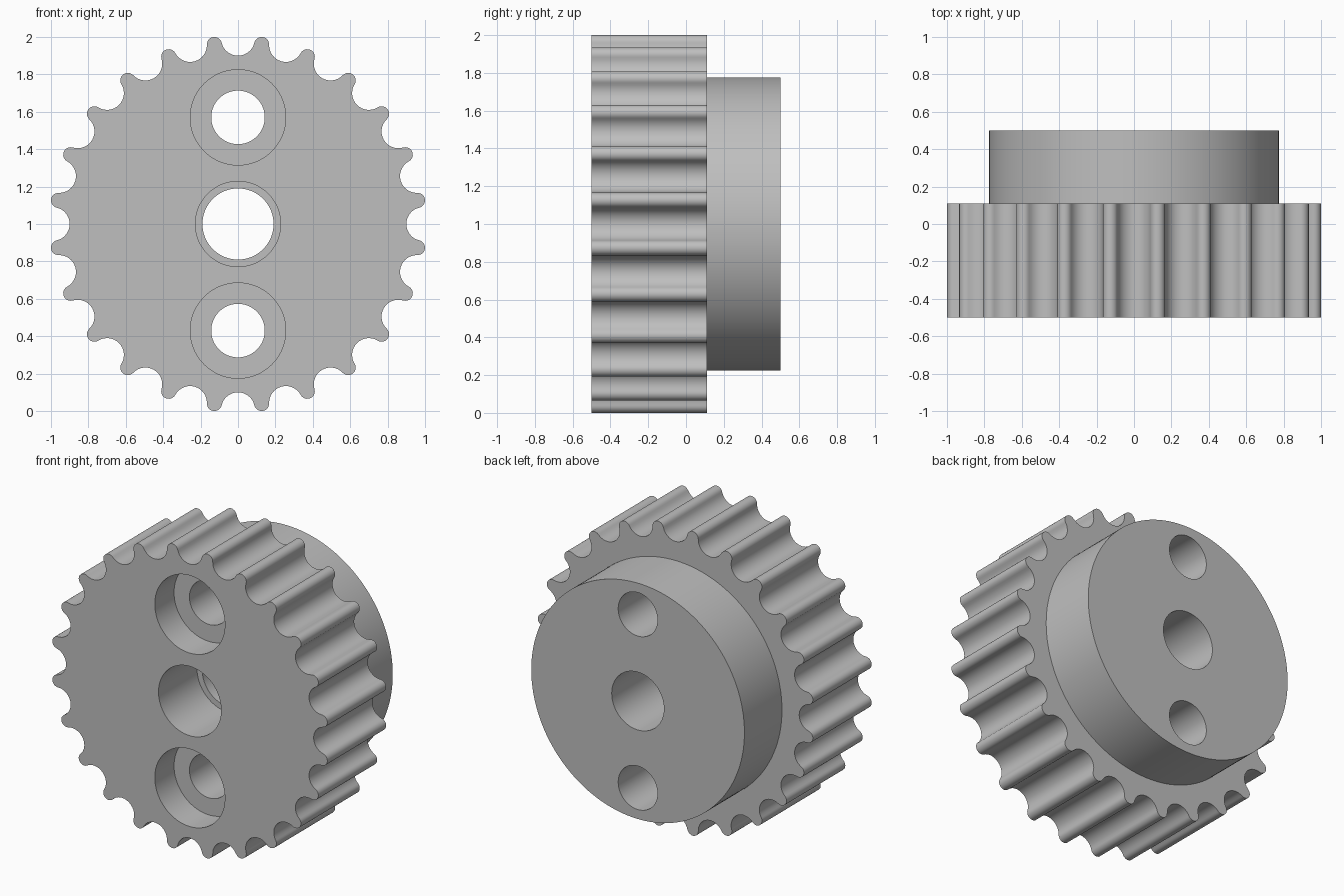
import bpy, bmesh, math

cube = bpy.data.objects.get("Cube")
if cube:
    bpy.data.objects.remove(cube, do_unlink=True)

TEETH = 24
PITCH = 2 * math.pi / TEETH
ROOT, TIP_R = 0.90, 0.04            # groove floor radius, tooth rounding radius
FRONT, FLANGE, BACK = -0.5, 0.11, 0.5

grey = bpy.data.materials.new("plain_grey")
grey.use_nodes = True
grey.diffuse_color = (0.52, 0.52, 0.52, 1)
grey.node_tree.nodes["Principled BSDF"].inputs["Base Color"].default_value = (0.52, 0.52, 0.52, 1)


def polar(angle, radius=1.0):
    return complex(radius * math.cos(angle), radius * math.sin(angle))


def arc(centre, radius, start, end, steps):
    return [centre + polar(start + (end - start) * i / steps, radius)
            for i in range(steps + 1)]


def prism(name, outline, y0, y1):
    """Extrude a closed x-z outline from y0 to y1."""
    bm = bmesh.new()
    face = bm.faces.new([bm.verts.new((p.real, y0, p.imag)) for p in outline])
    new = bmesh.ops.extrude_face_region(bm, geom=[face])["geom"]
    bmesh.ops.translate(bm, vec=(0, y1 - y0, 0),
                        verts=[v for v in new if isinstance(v, bmesh.types.BMVert)])
    bmesh.ops.recalc_face_normals(bm, faces=bm.faces)
    mesh = bpy.data.meshes.new(name)
    bm.to_mesh(mesh)
    bm.free()
    mesh.materials.append(grey)
    obj = bpy.data.objects.new(name, mesh)
    bpy.context.collection.objects.link(obj)
    return obj


def cylinder(name, radius, z, y0, y1, sides=96):
    return prism(name, arc(complex(0, z), radius, 0, 2 * math.pi, sides)[:-1], y0, y1)


def combine(body, tool, operation):
    mod = body.modifiers.new(operation.lower(), "BOOLEAN")
    mod.operation, mod.object, mod.solver = operation, tool, "EXACT"
    bpy.context.view_layer.objects.active = body
    bpy.ops.object.modifier_apply(modifier=mod.name)
    bpy.data.objects.remove(tool, do_unlink=True)


# Tooth outline: round grooves running tangentially into rounded tips
tip = polar(PITCH / 2, (1 - TIP_R) / math.cos(PITCH / 2))
rise = tip.real - ROOT
groove_r = (tip.imag ** 2 + rise ** 2 - TIP_R ** 2) / (2 * (rise + TIP_R))
groove = complex(ROOT + groove_r, 0)
phi = math.atan2(tip.imag, tip.real - groove.real)
tooth = arc(groove, groove_r, 2 * math.pi - phi, phi, 16)
tooth += arc(tip, TIP_R, phi - math.pi, PITCH - phi + math.pi, 12)[1:-1]
outline = [p * polar(k * PITCH + math.pi / 2) + 1j for k in range(TEETH) for p in tooth]

# Toothed wheel with the plain hub behind it
pulley = prism("toothed_pulley", outline, FRONT, FLANGE)
combine(pulley, cylinder("hub", 0.775, 1, -0.1, BACK, 128), "UNION")

# Stepped holes: height, through radius, counterbore radius, counterbore depth
for z, through, wide, depth in ((1, 0.19, 0.228, 0.4),
                                (1.57, 0.143, 0.255, 0.2),
                                (0.43, 0.143, 0.255, 0.2)):
    combine(pulley, cylinder("through_hole", through, z, FRONT - 0.1, BACK + 0.1), "DIFFERENCE")
    combine(pulley, cylinder("counterbore", wide, z, FRONT - 0.1, FRONT + depth), "DIFFERENCE")

bpy.ops.object.select_all(action="DESELECT")
pulley.select_set(True)
bpy.context.view_layer.objects.active = pulley
bpy.ops.object.shade_smooth_by_angle(angle=math.radians(35))
